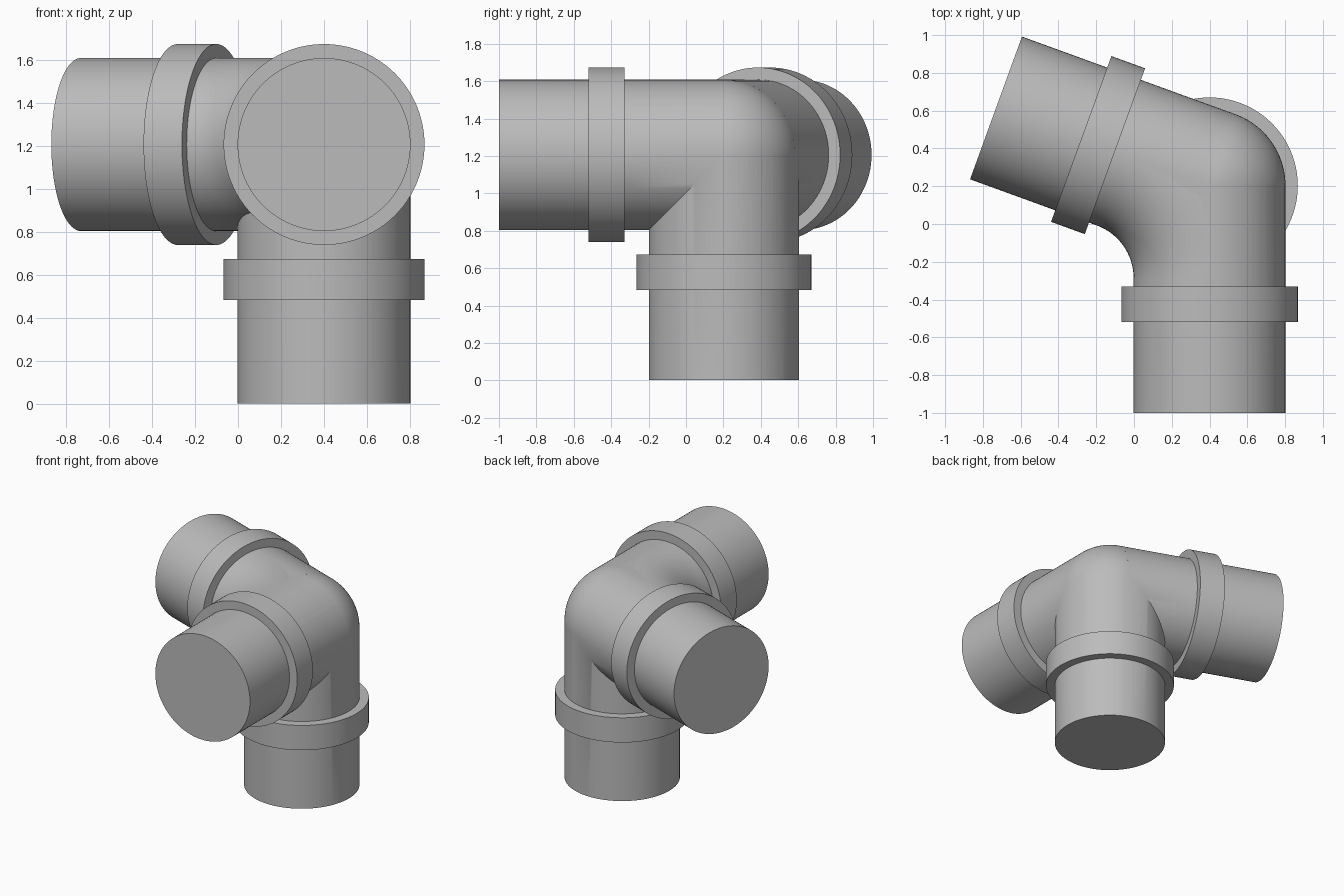
import bpy, bmesh, math
from mathutils import Vector

if "Cube" in bpy.data.objects:
    bpy.data.objects.remove(bpy.data.objects["Cube"])

R, RC, LEN = 0.402, 0.467, 1.203      # pipe radius, collar radius, arm length
BEND = 0.70                           # centre-line radius of the swept bend
SIDES = 96
HUB = Vector((0.4, 0.203, 1.206))
FRONT = Vector((0, -1, 0))
SIDE = Vector((-math.cos(math.radians(20)), math.sin(math.radians(20)), 0))
DOWN = Vector((0, 0, -1))

grey = bpy.data.materials.new("plain grey")
grey.diffuse_color = (0.5, 0.5, 0.5, 1)
grey.use_nodes = True
grey.node_tree.nodes["Principled BSDF"].inputs["Base Color"].default_value = grey.diffuse_color


def ring(bm, centre, u, v, r):
    return [bm.verts.new(centre + r * (u * math.cos(a) + v * math.sin(a)))
            for a in (2 * math.pi * i / SIDES for i in range(SIDES))]


def loft(name, rings, caps=True):
    """Skin a list of (centre, u, v, radius) rings."""
    bm = bmesh.new()
    loops = [ring(bm, *r) for r in rings]
    for a, b in zip(loops, loops[1:]):
        for i in range(SIDES):
            j = (i + 1) % SIDES
            bm.faces.new((a[i], a[j], b[j], b[i]))
    if caps:
        bm.faces.new(loops[0])
        bm.faces.new(loops[-1])
    bmesh.ops.recalc_face_normals(bm, faces=bm.faces)
    return finish(name, bm)


def finish(name, bm):
    me = bpy.data.meshes.new(name)
    bm.to_mesh(me)
    bm.free()
    me.materials.append(grey)
    ob = bpy.data.objects.new(name, me)
    bpy.context.collection.objects.link(ob)
    return ob


def smooth(ob):
    bpy.ops.object.select_all(action='DESELECT')
    ob.select_set(True)
    bpy.context.view_layer.objects.active = ob
    bpy.ops.object.shade_smooth_by_angle(angle=math.radians(30))


def frame(d):
    u = Vector((1, 0, 0)) if abs(d.z) > 0.5 else Vector((0, 0, 1))
    return u, d.cross(u)


def arm(name, d):
    u, v = frame(d)
    return loft(name, [(HUB, u, v, R), (HUB + d * LEN, u, v, R)])


# straight pipe arms
body = arm("pipe_body", DOWN)
parts = [arm("front_arm", FRONT), arm("side_arm", SIDE)]

# rounded outer corner
bm = bmesh.new()
bmesh.ops.create_uvsphere(bm, u_segments=SIDES, v_segments=48, radius=R)
bmesh.ops.translate(bm, verts=bm.verts, vec=HUB)
parts.append(finish("corner_ball", bm))

# swept bend that rounds the inner corner between the two level arms
half = FRONT.angle(SIDE) / 2
centre = HUB + (FRONT + SIDE).normalized() * BEND / math.sin(half)
start = HUB + FRONT * BEND / math.tan(half) - centre
a0 = math.atan2(start.y, start.x)
turn = math.pi - 2 * half
rings = []
for i in range(33):
    a = a0 + turn * i / 32
    out = Vector((math.cos(a), math.sin(a), 0))
    rings.append((centre + out * BEND, out, Vector((0, 0, 1)), R))
parts.append(loft("swept_bend", rings))

# fuse everything into one fitting
for p in parts:
    mod = body.modifiers.new(p.name, 'BOOLEAN')
    mod.operation, mod.solver, mod.object = 'UNION', 'EXACT', p
    bpy.context.view_layer.objects.active = body
    bpy.ops.object.modifier_apply(modifier=mod.name)
    bpy.data.objects.remove(p)
smooth(body)

# raised collars
for name, d in (("lower_collar", DOWN), ("front_collar", FRONT), ("side_collar", SIDE)):
    u, v = frame(d)
    near, far = HUB + d * 0.533, HUB + d * 0.723
    smooth(loft(name, [(near, u, v, R), (near, u, v, RC),
                       (far, u, v, RC), (far, u, v, R)], caps=False))
